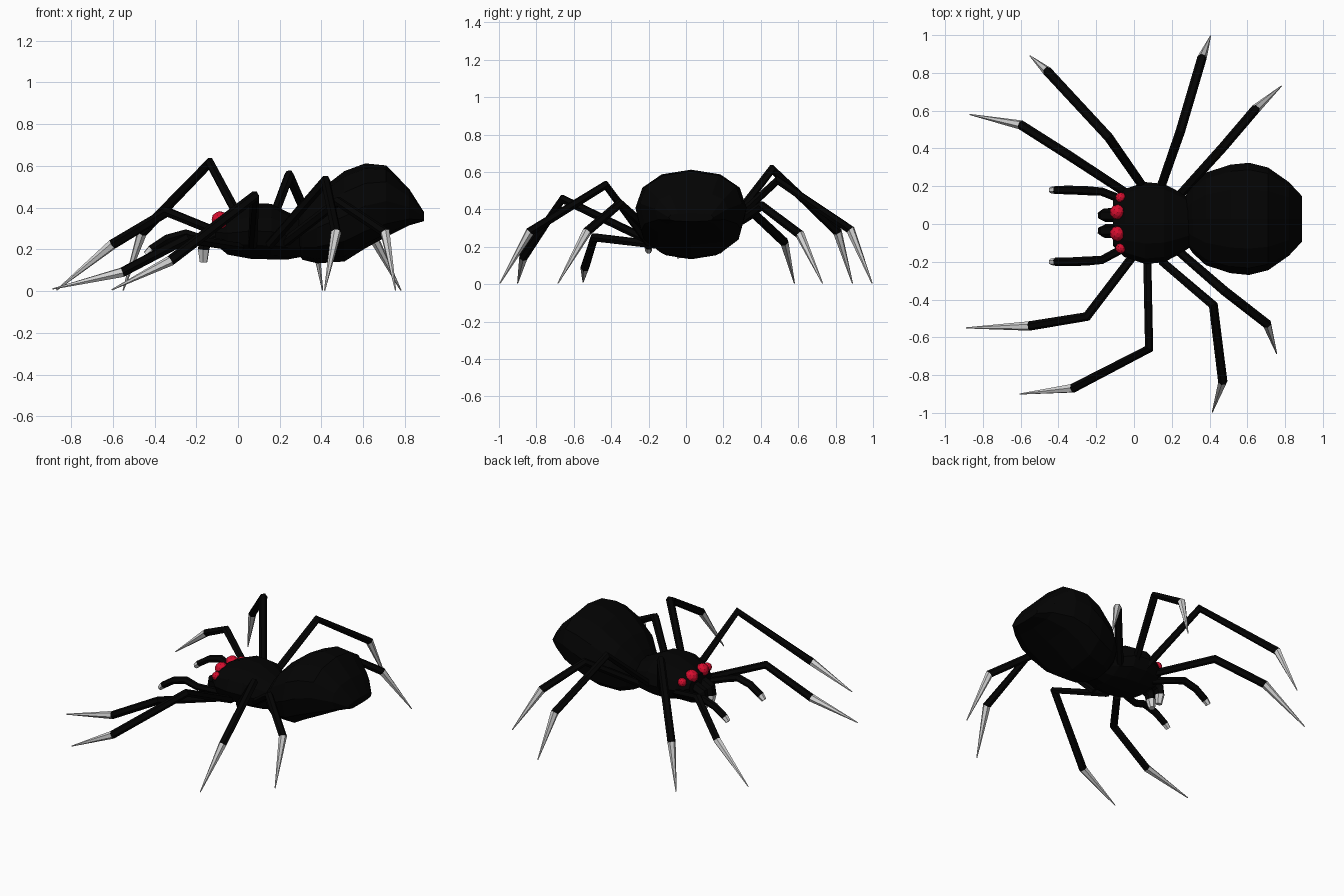
import bpy, bmesh, math
from mathutils import Vector

if "Cube" in bpy.data.objects:
    bpy.data.objects.remove(bpy.data.objects["Cube"])


def material(name, rgb):
    m = bpy.data.materials.new(name)
    m.diffuse_color = (*rgb, 1)
    m.use_nodes = True
    m.node_tree.nodes["Principled BSDF"].inputs["Base Color"].default_value = m.diffuse_color
    return m


BLACK = material("black", (0.001, 0.001, 0.001))
GREY = material("pale grey", (0.65, 0.65, 0.65))
RED = material("red", (0.68, 0.004, 0.028))


def loft(name, rings, mats=(BLACK,), rule=None):
    """Skin a list of equal-length point rings and cap both ends."""
    bm = bmesh.new()
    vs = [[bm.verts.new(p) for p in r] for r in rings]
    n = len(rings[0])
    for k in range(len(vs) - 1):
        for i in range(n):
            j = (i + 1) % n
            f = bm.faces.new((vs[k][i], vs[k][j], vs[k + 1][j], vs[k + 1][i]))
            f.material_index = rule(k) if rule else 0
    bm.faces.new(vs[0][::-1])
    last = bm.faces.new(vs[-1])
    if rule:
        last.material_index = rule(len(vs) - 2)
    bmesh.ops.recalc_face_normals(bm, faces=bm.faces)
    me = bpy.data.meshes.new(name)
    bm.to_mesh(me)
    bm.free()
    for m in mats:
        me.materials.append(m)
    ob = bpy.data.objects.new(name, me)
    bpy.context.collection.objects.link(ob)
    return ob


def bulge(v, power):
    return math.copysign(abs(v) ** power, v)


def body(name, sections, yc, n):
    """Body from cross-sections (x, z low, z high, half width, power above, power below)."""
    rings = []
    for x, lo, hi, w, up, down in sections:
        ring = []
        for i in range(n):
            a = 2 * math.pi * i / n
            e = up if math.sin(a) > 0 else down
            ring.append((x, yc + w * bulge(math.cos(a), e),
                         (lo + hi) / 2 + (hi - lo) / 2 * bulge(math.sin(a), e)))
        rings.append(ring)
    return loft(name, rings)


def limb(name, points, radii, n=6):
    """Jointed limb: black segments, the last one a pale claw."""
    p = [Vector(q) for q in points]
    side0 = (p[-1] - p[0]).cross(Vector((0, 0, 1)))
    rings = []
    for k, c in enumerate(p):
        a = (c - p[k - 1]).normalized() if k else Vector()
        b = (p[k + 1] - c).normalized() if k < len(p) - 1 else Vector()
        t = (a + b).normalized()
        u = (side0 - t * side0.dot(t)).normalized()
        v = t.cross(u)
        rings.append([c + radii[k] * (u * math.cos(2 * math.pi * i / n) +
                                      v * math.sin(2 * math.pi * i / n)) for i in range(n)])
    last = len(p) - 2
    return loft(name, rings, (BLACK, GREY), lambda k: int(k == last))


# Body
body("thorax", [(-0.11, 0.225, 0.34, 0.12, 0.9, 0.9), (-0.05, 0.175, 0.38, 0.18, 1, 1),
                (0.06, 0.155, 0.422, 0.217, 1, 1), (0.16, 0.152, 0.418, 0.207, 1, 1),
                (0.24, 0.152, 0.378, 0.165, 1, 1), (0.31, 0.165, 0.345, 0.12, 1, 1)], 0.005, 12)
body("abdomen", [(0.275, 0.19, 0.335, 0.125, 1, 1), (0.31, 0.15, 0.39, 0.18, 1, 1),
                 (0.38, 0.133, 0.475, 0.245, 0.95, 0.9), (0.51, 0.142, 0.575, 0.287, 0.92, 0.85),
                 (0.61, 0.205, 0.612, 0.297, 0.92, 0.75), (0.71, 0.26, 0.602, 0.272, 0.88, 0.65),
                 (0.82, 0.315, 0.49, 0.195, 0.8, 0.6), (0.89, 0.335, 0.38, 0.12, 0.8, 0.6)], 0.027, 12)

# Legs: hip, knee, ankle, claw tip
LEGS = {
    "left_leg_1": [(-0.02, 0.15, 0.25), (-0.34, 0.36, 0.38), (-0.60, 0.525, 0.225), (-0.87, 0.58, 0.004)],
    "left_leg_2": [(0.06, 0.18, 0.25), (-0.135, 0.46, 0.615), (-0.46, 0.81, 0.28), (-0.55, 0.89, 0.004)],
    "left_leg_3": [(0.13, 0.16, 0.25), (0.245, 0.49, 0.555), (0.36, 0.88, 0.29), (0.405, 0.995, 0.004)],
    "left_leg_4": [(0.23, 0.14, 0.23), (0.47, 0.405, 0.42), (0.645, 0.61, 0.265), (0.78, 0.73, 0.004)],
    "right_leg_1": [(0.01, -0.15, 0.21), (-0.25, -0.49, 0.25), (-0.555, -0.54, 0.09), (-0.89, -0.55, 0.01)],
    "right_leg_2": [(0.07, -0.17, 0.22), (0.08, -0.66, 0.455), (-0.325, -0.87, 0.145), (-0.605, -0.9, 0.006)],
    "right_leg_3": [(0.15, -0.2, 0.22), (0.42, -0.43, 0.53), (0.47, -0.835, 0.28), (0.415, -0.995, 0.004)],
    "right_leg_4": [(0.22, -0.13, 0.23), (0.48, -0.355, 0.43), (0.705, -0.53, 0.28), (0.755, -0.685, 0.004)],
}
for name, points in LEGS.items():
    limb(name, points, [0.023, 0.025, 0.025, 0.003])

# Feelers, jaws with fangs, and eyes on each side
for side, s in (("left", 1), ("right", -1)):
    end = 0.18 if s > 0 else -0.2
    limb(side + "_feeler", [(-0.04, 0.12 * s, 0.22), (-0.17, end * 0.95, 0.25),
                            (-0.25, end * 0.98, 0.275), (-0.34, end, 0.25),
                            (-0.415, end, 0.2), (-0.44, end, 0.175)],
         [0.022, 0.022, 0.024, 0.023, 0.022, 0.017])
    y = 0.005 + 0.042 * s
    limb(side + "_jaw", [(-0.07, y, 0.28), (-0.155, y, 0.245),
                         (-0.165, y, 0.2), (-0.165, y - 0.01 * s, 0.14)],
         [0.038, 0.036, 0.03, 0.02])
    for kind, x, off, z, r in (("large", -0.087, 0.057, 0.342, 0.041),
                               ("small", -0.07, 0.134, 0.325, 0.028)):
        bpy.ops.mesh.primitive_ico_sphere_add(subdivisions=2, radius=r,
                                              location=(x, 0.006 + off * s, z))
        eye = bpy.context.object
        eye.name = f"{side}_{kind}_eye"
        eye.data.materials.append(RED)
